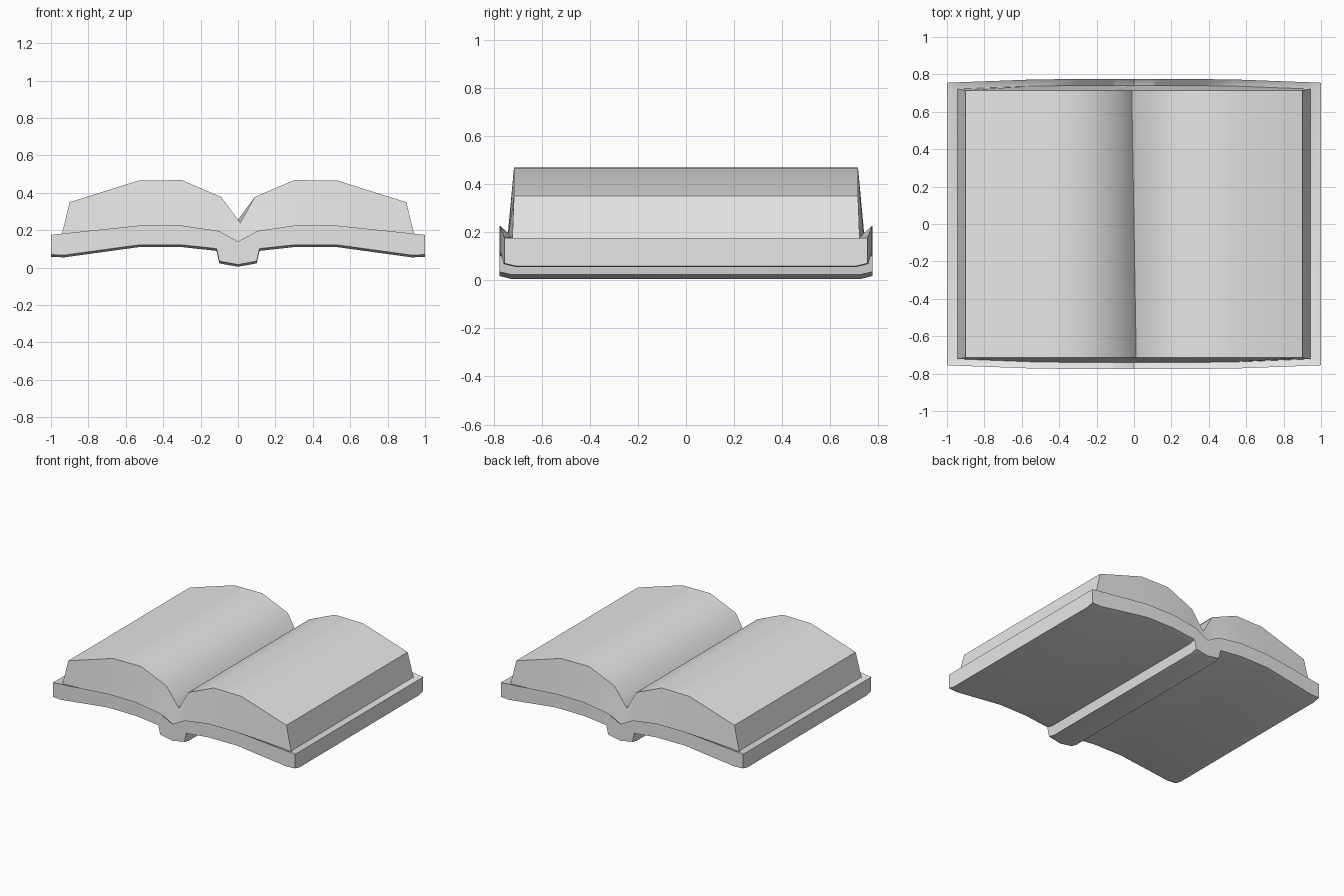
import bpy, bmesh, math

cube = bpy.data.objects.get("Cube")
if cube:
    bpy.data.objects.remove(cube, do_unlink=True)

grey = bpy.data.materials.new("plain_grey")
grey.use_nodes = True
grey.diffuse_color = (0.8, 0.8, 0.8, 1)
grey.node_tree.nodes["Principled BSDF"].inputs["Base Color"].default_value = (0.8, 0.8, 0.8, 1)


def loft(name, half, ring):
    """Skin rings of points from the right end, through the middle, to the left end."""
    rows = [ring(-1, *s) for s in reversed(half[1:])] + [ring(1, *s) for s in half]
    bm = bmesh.new()
    rows = [[bm.verts.new(p) for p in row] for row in rows]
    n = len(rows[0])
    for a, b in zip(rows, rows[1:]):
        for i in range(n):
            j = (i + 1) % n
            bm.faces.new((a[i], a[j], b[j], b[i]))
    bm.faces.new(rows[0])
    bm.faces.new(rows[-1])
    bmesh.ops.recalc_face_normals(bm, faces=bm.faces)
    mesh = bpy.data.meshes.new(name)
    bm.to_mesh(mesh)
    bm.free()
    mesh.materials.append(grey)
    obj = bpy.data.objects.new(name, mesh)
    bpy.context.collection.objects.link(obj)
    bpy.ops.object.select_all(action='DESELECT')
    obj.select_set(True)
    bpy.context.view_layer.objects.active = obj
    bpy.ops.object.shade_smooth_by_angle(angle=math.radians(38))
    return obj


# Cover: rim dips inward to the pages, underside has a bevelled edge
def cover_ring(side, x, top, bottom, depth, dip):
    half = [(depth - 0.035, top - dip), (depth, top),
            (depth, bottom + 0.012), (depth - 0.05, bottom)]
    pts = half + [(-y, z) for y, z in reversed(half)]
    return [(side * x, y, z) for y, z in pts]


cover = [  # x, top, bottom, half depth, rim dip
    (0, 0.14, 0.005, 0.775, 0.03),
    (0.1, 0.195, 0.023, 0.775, 0.03),
    (0.115, 0.198, 0.09, 0.775, 0.03),
    (0.3, 0.225, 0.11, 0.775, 0.03),
    (0.53, 0.225, 0.11, 0.773, 0.03),
    (0.93, 0.183, 0.055, 0.758, 0.012),
    (1.0, 0.175, 0.058, 0.755, 0.0),
]
loft("book_cover", cover, cover_ring)


# Pages: walls lean inward, gutter line runs slightly askew
def page_ring(side, x, top, base_x, base, base_depth):
    skew = 0.012 if x == 0 else 0
    return [(side * x + skew, -0.715, top), (side * x - skew, 0.715, top),
            (side * base_x, base_depth, base), (side * base_x, -base_depth, base)]


pages = [  # top x, top z, base x, base z, base half depth
    (0, 0.24, 0, 0.105, 0.741),
    (0.09, 0.378, 0.1, 0.16, 0.741),
    (0.3, 0.468, 0.3, 0.19, 0.741),
    (0.53, 0.466, 0.53, 0.19, 0.738),
    (0.9, 0.35, 0.945, 0.165, 0.722),
]
loft("page_block", pages, page_ring)
